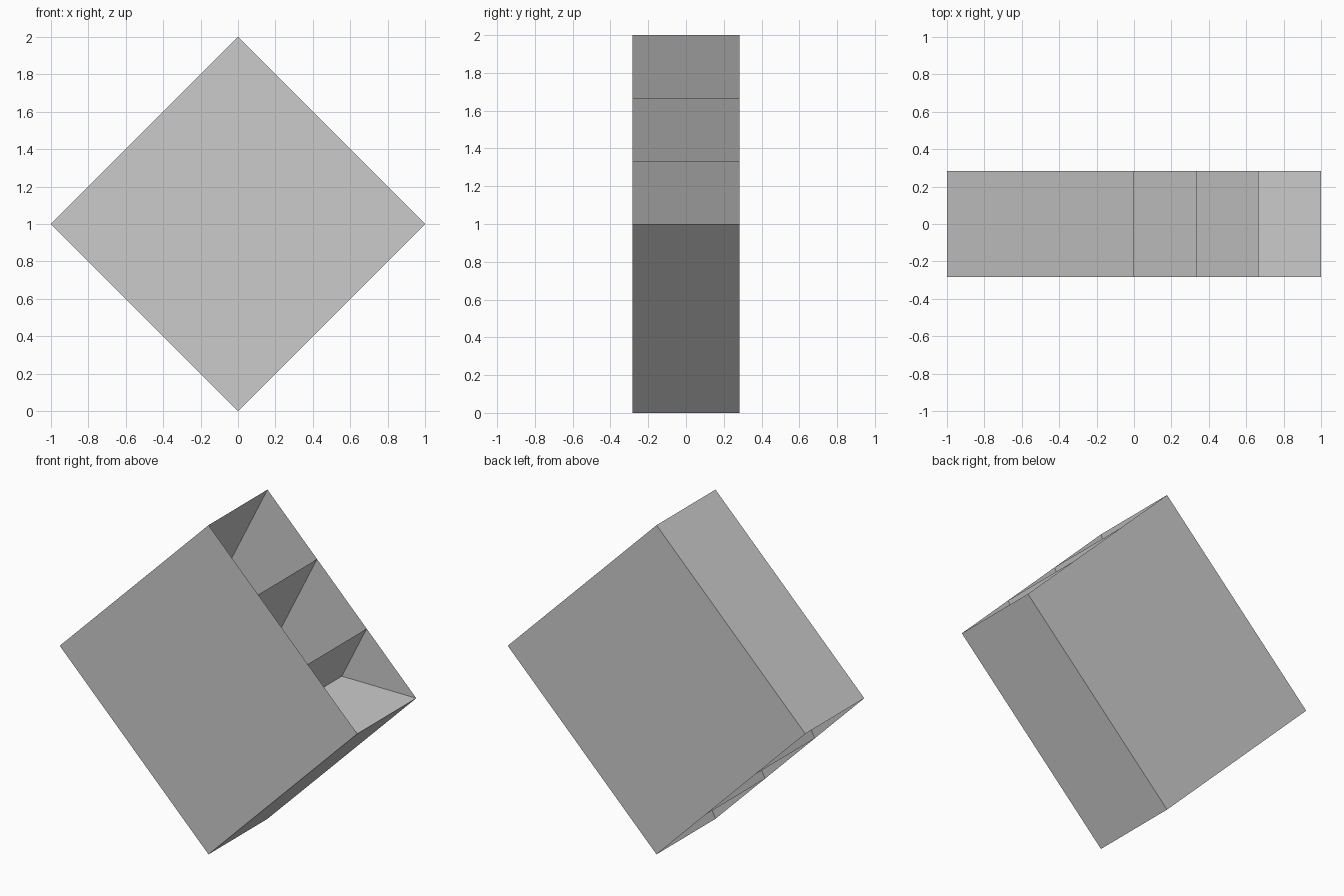
import bpy
import bmesh

cube = bpy.data.objects.get("Cube")
if cube:
    bpy.data.objects.remove(cube, do_unlink=True)

HALF_DEPTH = 0.283
TEETH = 3

# Single grey material
grey = bpy.data.materials.new("light grey")
grey.use_nodes = True
colour = (0.6, 0.6, 0.6, 1.0)
grey.diffuse_color = colour
grey.node_tree.nodes["Principled BSDF"].inputs["Base Color"].default_value = colour


def make_object(name, build):
    bm = bmesh.new()
    build(bm)
    mesh = bpy.data.meshes.new(name)
    bm.to_mesh(mesh)
    bm.free()
    mesh.materials.append(grey)
    obj = bpy.data.objects.new(name, mesh)
    bpy.context.collection.objects.link(obj)
    return obj


# Evenly spaced fold points on the two opposite sloping sides
upper = [(i / TEETH, 2 - i / TEETH) for i in range(TEETH + 1)]
lower = [(x - 1, z - 1) for x, z in upper]
loop = [p for pair in zip(lower, upper) for p in pair]


def folded_walls(bm):
    # Closed zigzag loop extruded through the depth; its last side spans the middle
    rings = [[bm.verts.new((x, y, z)) for x, z in loop]
             for y in (-HALF_DEPTH, HALF_DEPTH)]
    front, back = rings
    count = len(loop)
    for i in range(count):
        j = (i + 1) % count
        face = bm.faces.new((front[i], front[j], back[j], back[i]))
        # Outer lower wall and middle shelf face outwards and upwards
        if i >= count - 2:
            face.normal_flip()


def end_panel(y):
    def build(bm):
        corners = [lower[0], lower[-1], upper[-1], upper[0]]
        face = bm.faces.new([bm.verts.new((x, y, z)) for x, z in corners])
        if y > 0:
            face.normal_flip()
    return build


make_object("folded_walls", folded_walls)
make_object("front_panel", end_panel(-HALF_DEPTH))
make_object("back_panel", end_panel(HALF_DEPTH))
